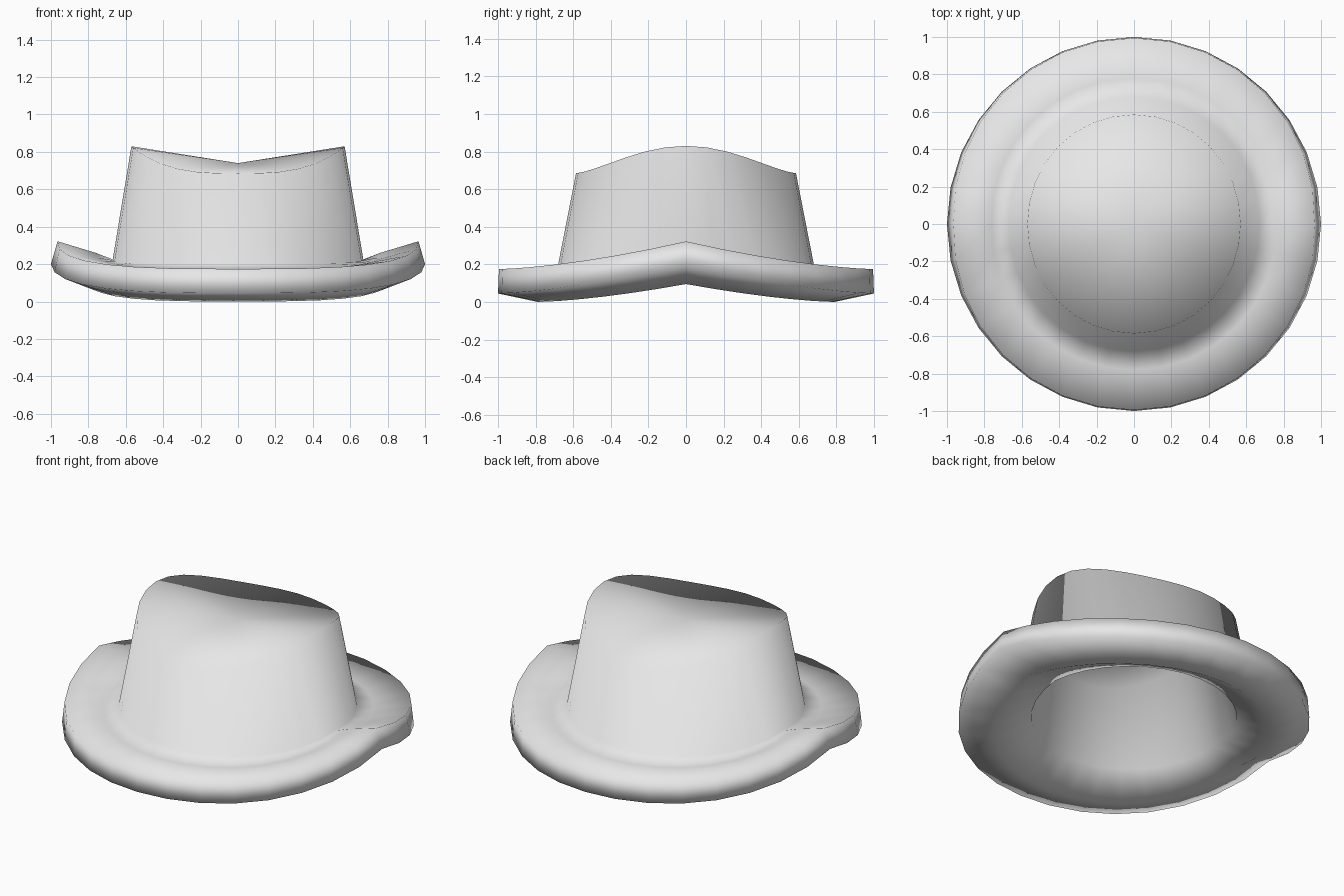
import bpy
import bmesh
import math

SEGMENTS = 32

if "Cube" in bpy.data.objects:
    bpy.data.objects.remove(bpy.data.objects["Cube"], do_unlink=True)

# Plain felt
felt = bpy.data.materials.new("light_grey_felt")
felt.use_nodes = True
felt.diffuse_color = (0.8, 0.8, 0.8, 1)
felt.node_tree.nodes["Principled BSDF"].inputs["Base Color"].default_value = (0.8, 0.8, 0.8, 1)


def brim_lift(a):
    """Curl of the brim: 1 at the two sides, fading to 0 at front and back."""
    return (1 - abs(math.sin(a))) ** 1.5


def crown_lift(a):
    """Rise of the crown rim towards the two sides."""
    return abs(math.cos(a)) ** 3


# Rings from the crown rim, out over the brim and back up the inside:
# radius, radius change at sides, height, height change at sides, lift rule
rings = [
    (0.585, -0.015, 0.685, 0.145, crown_lift),   # crown rim
    (0.68, -0.01, 0.20, 0.025, brim_lift),       # crown base
    (0.78, -0.02, 0.17, 0.09, brim_lift),        # middle of brim
    (0.995, -0.03, 0.175, 0.147, brim_lift),     # upper brim edge
    (1.0, 0.0, 0.045, 0.155, brim_lift),         # lower brim edge
    (0.79, 0.0, 0.0, 0.095, brim_lift),          # underside
    (0.585, 0.0, 0.11, 0.03, brim_lift),         # head opening
    (0.51, -0.02, 0.58, 0.12, crown_lift),       # inner crown rim
]

bm = bmesh.new()
loops = []
for radius, dr, height, dz, lift in rings:
    loop = []
    for i in range(SEGMENTS):
        a = math.tau * i / SEGMENTS
        k = lift(a)
        r = radius + dr * k
        loop.append(bm.verts.new((r * math.cos(a), r * math.sin(a), height + dz * k)))
    loops.append(loop)

# Skin between neighbouring rings
for upper, lower in zip(loops, loops[1:]):
    for i in range(SEGMENTS):
        j = (i + 1) % SEGMENTS
        bm.faces.new((upper[i], lower[i], lower[j], upper[j]))

# Pinched crown top, outside and inside
for loop, z in ((loops[0], 0.74), (loops[-1], 0.61)):
    centre = bm.verts.new((0, 0, z))
    for i in range(SEGMENTS):
        bm.faces.new((loop[i], loop[(i + 1) % SEGMENTS], centre))

bmesh.ops.recalc_face_normals(bm, faces=bm.faces[:])
for face in bm.faces:
    face.smooth = True

mesh = bpy.data.meshes.new("hat_crown_and_brim")
bm.to_mesh(mesh)
bm.free()
mesh.materials.append(felt)
hat = bpy.data.objects.new("hat_crown_and_brim", mesh)
bpy.context.collection.objects.link(hat)
